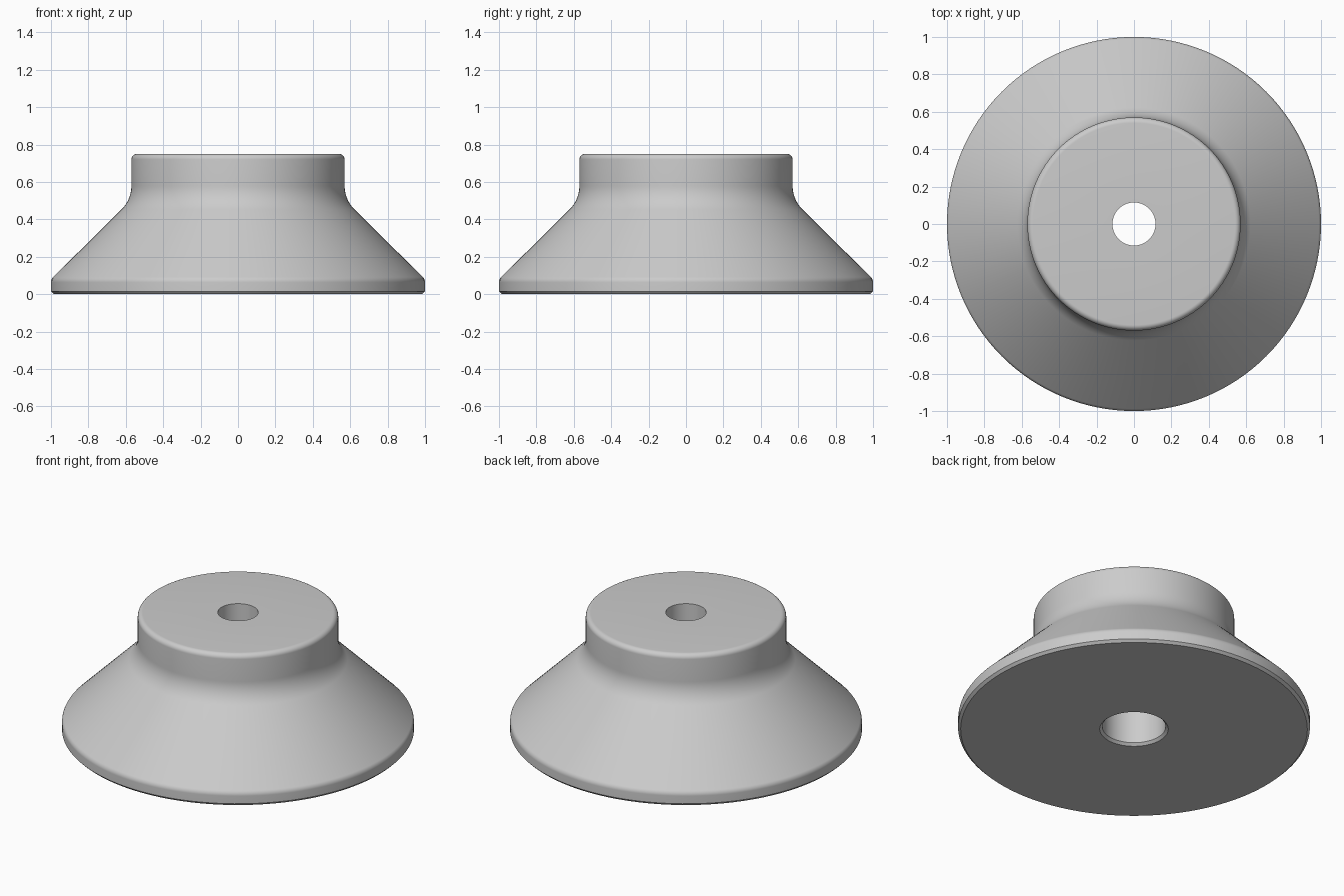
import bpy, bmesh, math
from mathutils import Vector

cube = bpy.data.objects.get("Cube")
if cube:
    bpy.data.objects.remove(cube, do_unlink=True)

SEGMENTS = 128


def arc(cx, cz, r, start, end, steps=8):
    """Profile points along an arc, angles in degrees."""
    angles = [math.radians(start + (end - start) * i / steps) for i in range(steps + 1)]
    return [(cx + r * math.cos(a), cz + r * math.sin(a)) for a in angles]


def lathe(name, profile, material):
    """Spin a closed (radius, height) profile around z."""
    bm = bmesh.new()
    verts = [bm.verts.new((r, 0, z)) for r, z in profile]
    edges = [bm.edges.new((v, verts[i - 1])) for i, v in enumerate(verts)]
    bmesh.ops.spin(bm, geom=verts + edges, axis=Vector((0, 0, 1)), cent=(0, 0, 0),
                   angle=math.tau, steps=SEGMENTS, use_merge=True)
    bmesh.ops.remove_doubles(bm, verts=bm.verts, dist=0.0001)
    bmesh.ops.recalc_face_normals(bm, faces=bm.faces)
    mesh = bpy.data.meshes.new(name)
    bm.to_mesh(mesh)
    bm.free()
    mesh.materials.append(material)
    obj = bpy.data.objects.new(name, mesh)
    bpy.context.collection.objects.link(obj)
    bpy.ops.object.select_all(action="DESELECT")
    obj.select_set(True)
    bpy.context.view_layer.objects.active = obj
    bpy.ops.object.shade_smooth_by_angle(angle=math.radians(30))
    return obj


grey = bpy.data.materials.new("light_grey")
grey.use_nodes = True
colour = (0.6, 0.6, 0.6, 1)
grey.diffuse_color = colour
grey.node_tree.nodes["Principled BSDF"].inputs["Base Color"].default_value = colour

HEIGHT, NECK, BORE, RECESS = 0.75, 0.57, 0.115, 0.18
CHAMFER, ROUND, FILLET = 0.015, 0.03, 0.18

# Underside with chamfered rim and chamfered recess
profile = [(RECESS + CHAMFER, 0), (1 - CHAMFER, 0), (1, CHAMFER)]
# Rounded rim, leading into the cone
profile += arc(1 - 0.04, 0.063, 0.04, 0, 45)
# Fillet from the cone to the neck
profile += arc(NECK + FILLET, 0.58, FILLET, 225, 180, 12)
# Rounded top edge
profile += arc(NECK - ROUND, HEIGHT - ROUND, ROUND, 0, 90)
# Through hole, stepping out to the recess below
profile += [(BORE, HEIGHT), (BORE, 0.5), (RECESS, 0.5), (RECESS, CHAMFER)]

lathe("conical_foot", profile, grey)
